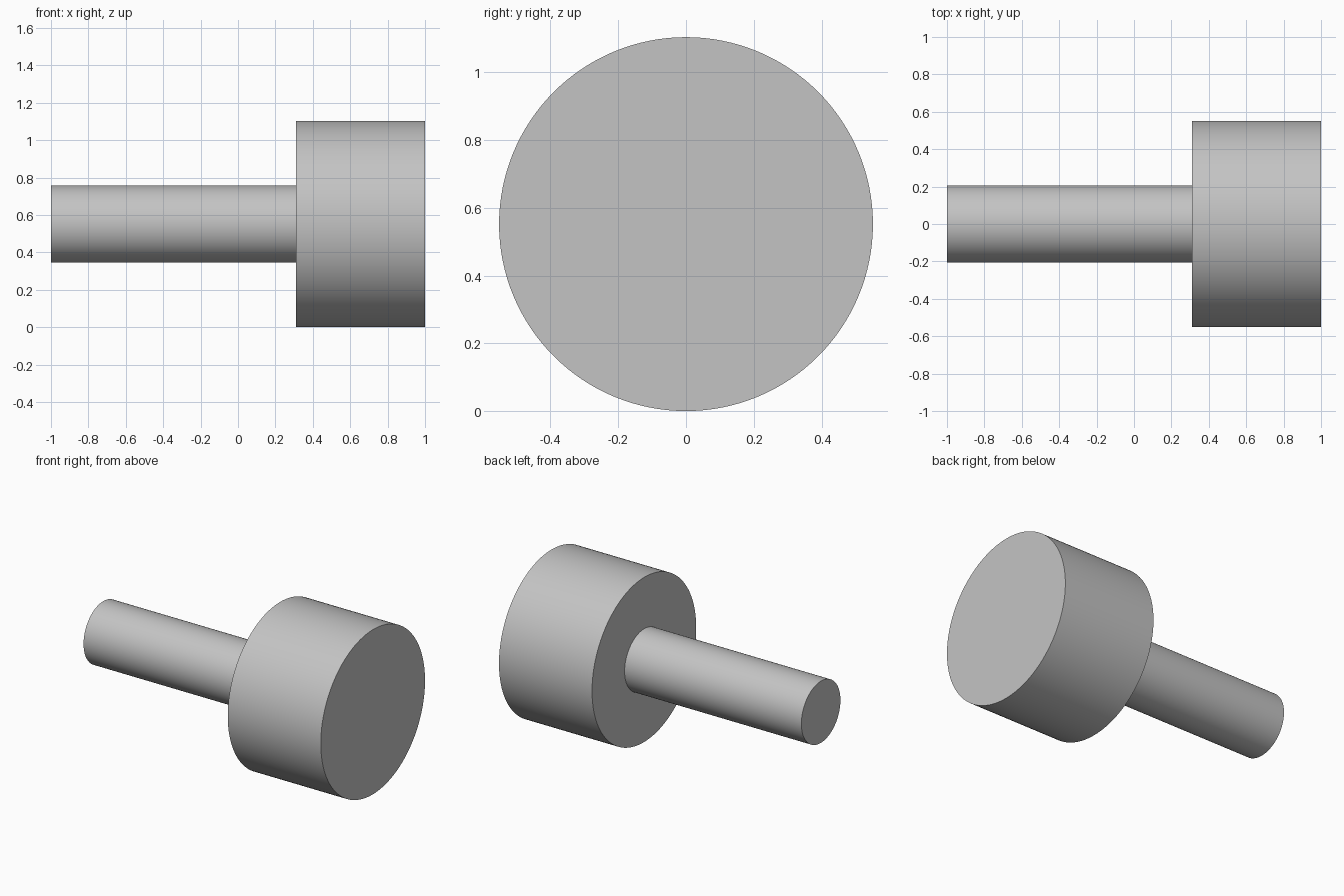
import bpy
import math

# Remove the default cube
cube = bpy.data.objects.get("Cube")
if cube:
    bpy.data.objects.remove(cube, do_unlink=True)

# One plain grey for the whole pin
GREY = (0.55, 0.55, 0.55, 1)
grey = bpy.data.materials.new("plain grey")
grey.use_nodes = True
grey.diffuse_color = GREY
grey.node_tree.nodes["Principled BSDF"].inputs["Base Color"].default_value = GREY

UNIT = 2 / 29           # the pin is 29 units long
HEAD_RADIUS = 8 * UNIT
SHAFT_RADIUS = 3 * UNIT
SHOULDER = 1 - 10 * UNIT


def turned_part(name, profile, segments=128):
    """Revolve (x, radius) points about the pin's horizontal axis."""
    verts, faces = [], []
    for x, radius in profile:
        for i in range(segments):
            a = math.tau * i / segments
            verts.append((x, radius * math.cos(a), radius * math.sin(a)))
    for ring in range(len(profile) - 1):
        for i in range(segments):
            j = (i + 1) % segments
            a, b = ring * segments, (ring + 1) * segments
            faces.append((a + i, a + j, b + j, b + i))
    # Flat end caps
    faces.append(tuple(reversed(range(segments))))
    faces.append(tuple(range(len(verts) - segments, len(verts))))
    mesh = bpy.data.meshes.new(name)
    mesh.from_pydata(verts, [], faces)
    mesh.materials.append(grey)
    obj = bpy.data.objects.new(name, mesh)
    obj.location.z = HEAD_RADIUS
    bpy.context.collection.objects.link(obj)
    bpy.ops.object.select_all(action="DESELECT")
    obj.select_set(True)
    bpy.context.view_layer.objects.active = obj
    bpy.ops.object.shade_smooth_by_angle(angle=math.radians(30))
    return obj


# Shaft, shoulder and head turned as one solid
turned_part("headed_pin", [
    (-1, SHAFT_RADIUS),
    (SHOULDER, SHAFT_RADIUS),
    (SHOULDER, HEAD_RADIUS),
    (1, HEAD_RADIUS),
])
